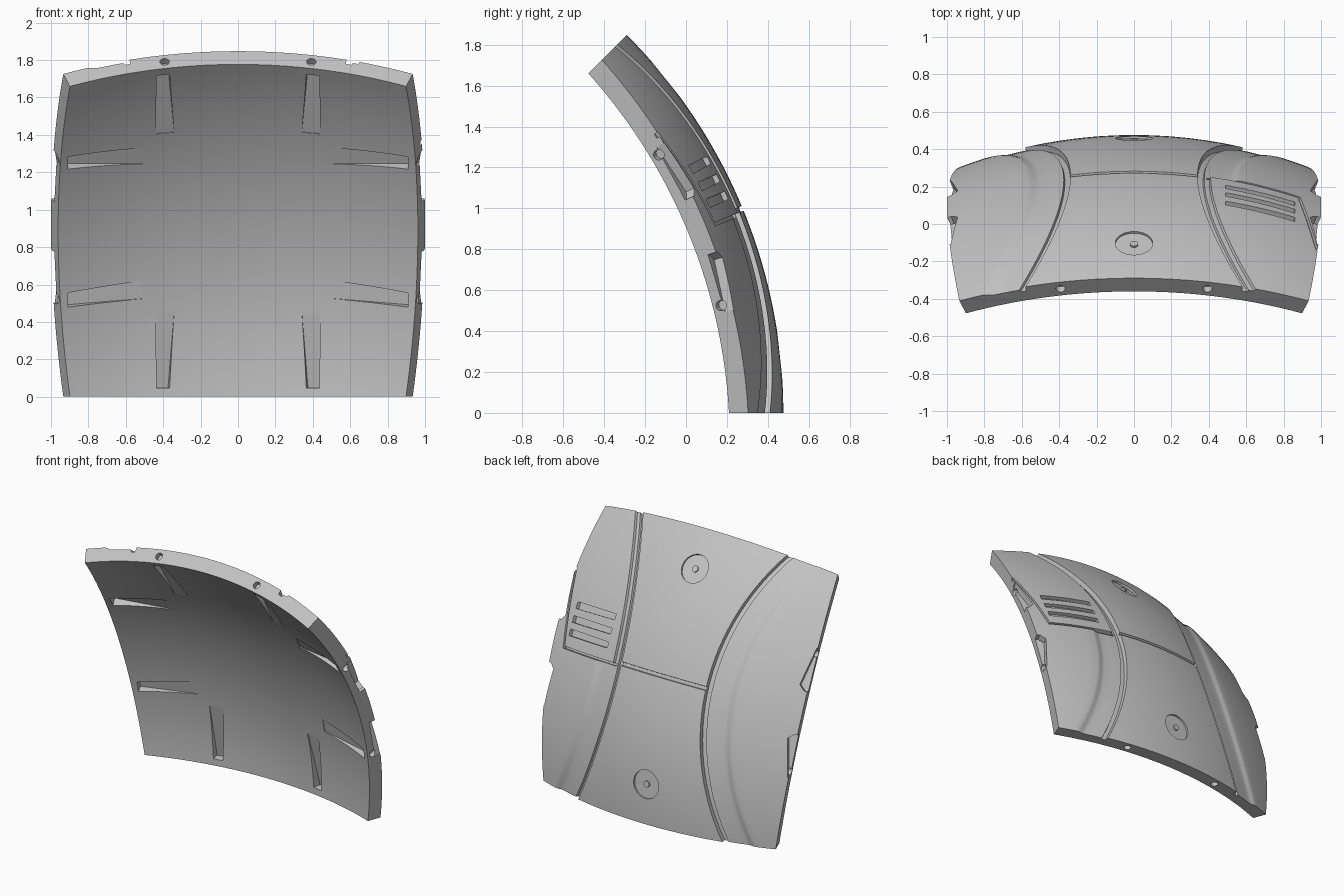
import bpy, bmesh, math
from mathutils import Vector, Matrix

cube = bpy.data.objects.get("Cube")
if cube:
    bpy.data.objects.remove(cube, do_unlink=True)

R, RI = 2.613, 2.513            # outer and inner sphere radius
CENTRE = Vector((0, -2.137, 0))
MID = 22.5                      # middle elevation of the patch, degrees

grey = bpy.data.materials.new("plain_grey")
grey.use_nodes = True
colour = (0.55, 0.55, 0.55, 1)
grey.diffuse_color = colour
grey.node_tree.nodes["Principled BSDF"].inputs["Base Color"].default_value = colour


def direction(x, phi):
    """Unit vector for a sideways offset x and an elevation phi."""
    rho, a = math.sqrt(R * R - x * x), math.radians(phi)
    return Vector((x, rho * math.cos(a), rho * math.sin(a))) / R


def point(x, phi, r):
    return CENTRE + direction(x, phi) * r


def edge(phi):
    """Half width of the patch at an elevation."""
    return R * math.sin(math.atan(math.tan(math.radians(MID)) * math.cos(math.radians(phi - MID))))


def seam(phi):
    return 0.34 + 0.24 * ((phi - MID) / MID) ** 2


def frame(x, phi, r, axis):
    return Matrix.Translation(point(x, phi, r)) @ axis.to_track_quat('Z', 'Y').to_matrix().to_4x4()


def make_object(name, bm):
    bmesh.ops.recalc_face_normals(bm, faces=bm.faces)
    mesh = bpy.data.meshes.new(name)
    bm.to_mesh(mesh)
    bm.free()
    mesh.materials.append(grey)
    obj = bpy.data.objects.new(name, mesh)
    bpy.context.collection.objects.link(obj)
    return obj


# --- shell: a grid whose columns follow the curved seams ---
def half_columns(phi):
    g, e = seam(phi), edge(phi)
    cols = [(g * i / 6, 'centre') for i in range(7)]
    cols += [(g + 0.004, 'groove'), (g + 0.034, 'groove'), (g + 0.038, 'channel'),
             (g + 0.065, 'channel'), (g + 0.07, 'floor'), (g + 0.12, 'floor')]
    cols += [(g + 0.17 + 0.012 * i, i / 5) for i in range(6)]
    start = g + 0.23
    return cols + [(start + (e - start) * i / 6, 'rim') for i in range(1, 7)]


def offset(side, phi, zone):
    upper_plate = side > 0 and phi > 22.23
    if zone == 'groove':
        return -0.032
    if zone == 'channel':
        return -0.017
    if zone == 'centre':
        return -0.016 if 22.25 < phi < 22.75 else 0
    if zone == 'rim' or upper_plate:
        return 0
    t = 0 if zone == 'floor' else zone
    return -0.017 * (1 - t * t * (3 - 2 * t))


rows = sorted([1.25 * i for i in range(37)] + [22.2, 22.26, 22.74, 22.8])
bm = bmesh.new()
outer, inner = [], []
for phi in rows:
    half = half_columns(phi)
    cols = [(-1, x, z) for x, z in reversed(half[1:])] + [(1, x, z) for x, z in half]
    outer.append([bm.verts.new(point(s * x, phi, R + offset(s, phi, z))) for s, x, z in cols])
    inner.append([bm.verts.new(point(s * x, phi, RI)) for s, x, z in cols])
nr, nc = len(rows), len(outer[0])
for layer in (outer, inner):
    for i in range(nr - 1):
        for j in range(nc - 1):
            bm.faces.new((layer[i][j], layer[i][j + 1], layer[i + 1][j + 1], layer[i + 1][j]))
for i in (0, nr - 1):
    for j in range(nc - 1):
        bm.faces.new((outer[i][j], outer[i][j + 1], inner[i][j + 1], inner[i][j]))
for j in (0, nc - 1):
    for i in range(nr - 1):
        bm.faces.new((outer[i][j], outer[i + 1][j], inner[i + 1][j], inner[i][j]))
panel = make_object("curved_panel", bm)

# --- cutters ---
cut = bmesh.new()


def loft(sections):
    """Solid through four-cornered sections of (x, phi, radius)."""
    rings = [[cut.verts.new(point(*p)) for p in sec] for sec in sections]
    for a, b in zip(rings, rings[1:]):
        for k in range(4):
            n = (k + 1) % 4
            cut.faces.new((a[k], a[n], b[n], b[k]))
    cut.faces.new(rings[0])
    cut.faces.new(rings[-1])


def across(x, p0, p1, r0, r1):
    return [(x, p0, r0), (x, p1, r0), (x, p1, r1), (x, p0, r1)]


def upright(phi, x0, x1, r0, r1):
    return [(x0, phi, r0), (x1, phi, r0), (x1, phi, r1), (x0, phi, r1)]


def steps(a, b, n):
    return [a + (b - a) * i / n for i in range(n + 1)]


def cylinder(matrix, radius, depth, target, sides=24):
    bmesh.ops.create_cone(target, cap_ends=True, segments=sides, radius1=radius,
                          radius2=radius, depth=depth, matrix=matrix)


TOP = R + 0.05
# vent slots
for phi in (24.5, 26.6, 28.8):
    loft([across(x, phi - 0.45 - 0.15 * (x - 0.49), phi + 0.45 + 0.3 * (x - 0.49), R - 0.025, TOP)
          for x in steps(0.49, 0.86, 6)])
# vent plate outline
loft([across(x, 21.85, 22.23, R - 0.03, TOP) for x in steps(0.39, 0.89, 8)])
loft([upright(p, x, x + 0.015, R - 0.018, TOP)
      for p, x in zip(steps(22, 34.5, 6), steps(0.875, 0.972, 6))])

for low in (False, True):
    def flip(p):
        return 45 - p if low else p
    # round dimple
    cylinder(frame(0, flip(38.8), R, direction(0, flip(38.8))), 0.1, 0.03, cut, 40)
    for s in (-1, 1):
        # upright pocket on the inner face
        loft([upright(flip(p), s * x0, s * x1, RI - 0.06, RI + d) for p, x0, x1, d in
              ((34.6, 0.355, 0.455, 0.004), (43.9, 0.38, 0.452, 0.06))])
        # sideways pocket on the inner face
        loft([across(s * x, flip(p0), flip(p1), RI - 0.06, RI + d) for x, p0, p1, d in
              ((0.53, 30.4, 32.7, 0.004), (0.946, 31.3, 33.2, 0.06))])
        # wedge notch in the side rim
        loft([upright(flip(p), s * (edge(p) - d), s * (edge(p) + 0.05), R - 0.045, TOP)
              for p, d in ((26, 0.02), (26.8, 0.055), (33, 0.006))])
        # pin holes in the end and side faces
        end = flip(45)
        a = math.radians(end)
        cylinder(frame(s * 0.4, end, 2.563, Vector((0, -math.sin(a), math.cos(a)))), 0.025, 0.08, cut)
        p = flip(32.2)
        x = s * edge(p)
        normal = Vector((1, 0, 0)) - direction(x, p) * (x / R)
        cylinder(frame(x, p, 2.555, normal), 0.025, 0.08, cut)

cutter = make_object("cutter", cut)
cutter.hide_render = True
mod = panel.modifiers.new("cuts", 'BOOLEAN')
mod.operation, mod.solver, mod.object = 'DIFFERENCE', 'EXACT', cutter
mod.use_self = True
bpy.ops.object.select_all(action='DESELECT')
bpy.context.view_layer.objects.active = panel
panel.select_set(True)
bpy.ops.object.modifier_apply(modifier=mod.name)
bpy.data.objects.remove(cutter, do_unlink=True)

# --- studs in the dimples ---
studs = bmesh.new()
for phi in (38.8, 6.2):
    cylinder(frame(0, phi, R - 0.015, direction(0, phi)), 0.022, 0.022, studs)
stud_obj = make_object("dimple_studs", studs)
stud_obj.select_set(True)
bpy.ops.object.shade_smooth_by_angle(angle=math.radians(30))
